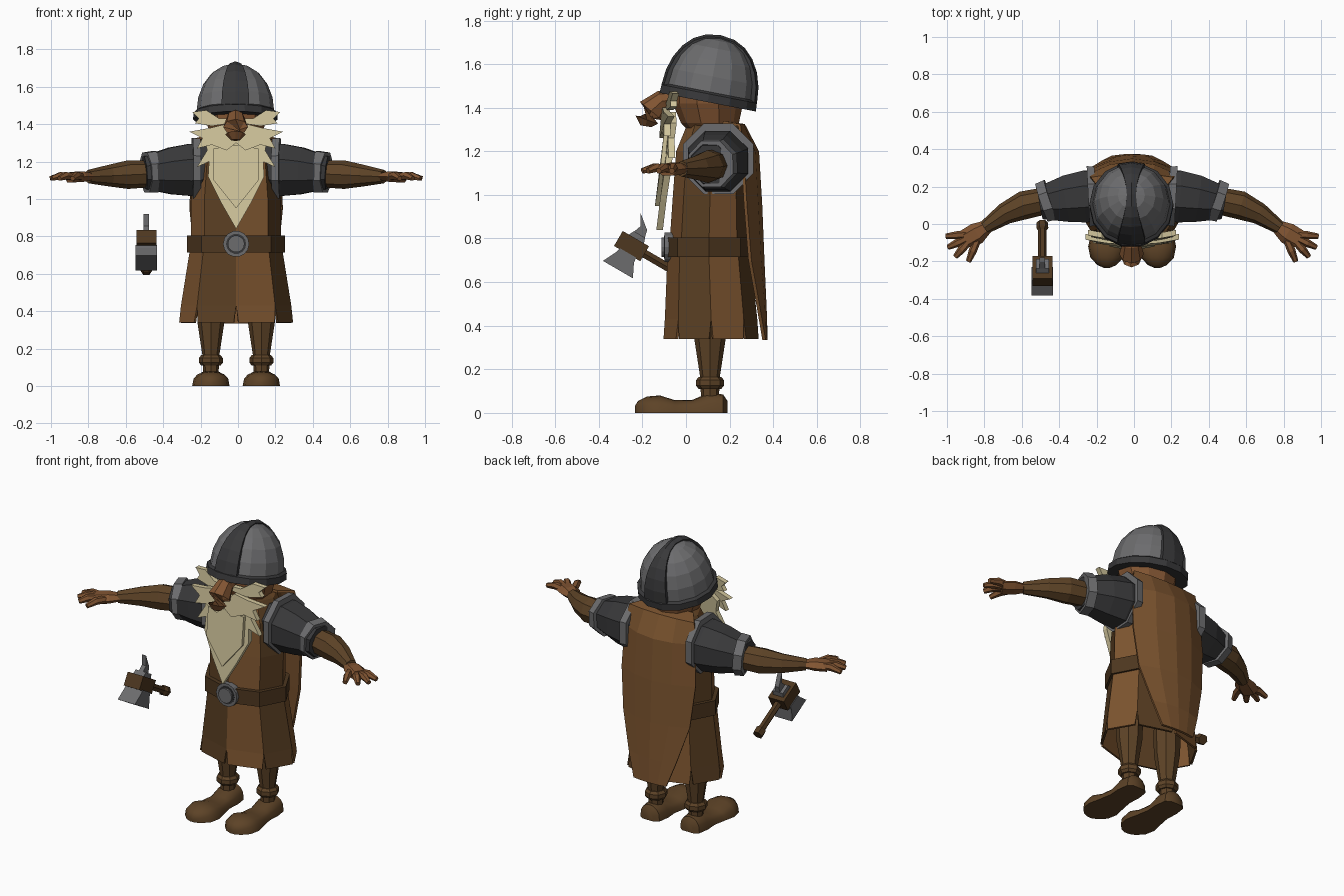
import bpy, bmesh, math
from mathutils import Vector

cube = bpy.data.objects.get("Cube")
if cube:
    bpy.data.objects.remove(cube)

CX = -0.01  # centre line of the figure


def material(name, r, g, b):
    m = bpy.data.materials.new(name)
    m.use_nodes = True
    m.diffuse_color = (r, g, b, 1)
    bsdf = next(n for n in m.node_tree.nodes if n.type == 'BSDF_PRINCIPLED')
    bsdf.inputs["Base Color"].default_value = (r, g, b, 1)
    bsdf.inputs["Roughness"].default_value = 0.8
    return m


CLOTH = material("light brown cloth", 0.2, 0.088, 0.028)
CLOTH_DARK = material("dark brown cloth", 0.1, 0.048, 0.016)
LEATHER = material("dark leather", 0.075, 0.038, 0.014)
BROWN = material("brown limbs", 0.11, 0.056, 0.02)
SKIN = material("skin", 0.22, 0.09, 0.032)
STEEL = material("steel", 0.15, 0.15, 0.155)
IRON = material("dark iron", 0.04, 0.04, 0.042)
HAIR = material("cream hair", 0.64, 0.56, 0.33)


def finish(name, bm, *mats):
    bmesh.ops.recalc_face_normals(bm, faces=bm.faces[:])
    me = bpy.data.meshes.new(name)
    bm.to_mesh(me)
    bm.free()
    for m in mats:
        me.materials.append(m)
    ob = bpy.data.objects.new(name, me)
    bpy.context.scene.collection.objects.link(ob)
    return ob


def loft(name, rings, *mats, caps=True, rule=lambda row, col: 0):
    """Skin a list of equal closed rings."""
    bm = bmesh.new()
    rows = [[bm.verts.new(p) for p in ring] for ring in rings]
    n = len(rows[0])
    for r in range(len(rows) - 1):
        for c in range(n):
            d = (c + 1) % n
            f = bm.faces.new((rows[r][c], rows[r][d], rows[r + 1][d], rows[r + 1][c]))
            f.material_index = rule(r, c)
    if caps:
        bm.faces.new(rows[0])
        bm.faces.new(rows[-1])
    return finish(name, bm, *mats)


def tube(name, path, mat, n=8, flat=1.0, turn=0.0):
    """Path of (x, y, z, radius); flat squashes the height."""
    pts = [Vector(p[:3]) for p in path]
    rings = []
    for i, p in enumerate(path):
        d = (pts[min(i + 1, len(pts) - 1)] - pts[max(i - 1, 0)]).normalized()
        up = Vector((0, 1, 0)) if abs(d.z) > 0.9 else Vector((0, 0, 1))
        side = d.cross(up).normalized()
        up = side.cross(d)
        angles = [math.tau * k / n + turn for k in range(n)]
        rings.append([pts[i] + p[3] * (side * math.cos(a) + up * flat * math.sin(a)) for a in angles])
    return loft(name, rings, mat)


def plate(name, outline, mat, place, half):
    """Flat outline given thickness; place(u, v, w) gives the position."""
    return loft(name, [[place(u, v, w) for u, v in outline] for w in (-half, half)], mat)


def oval(z, rx, ry, cy, n=8):
    return [Vector((CX + rx * math.sin(math.tau * k / n), cy - ry * math.cos(math.tau * k / n), z))
            for k in range(n)]


# Tunic body and belt
stripes = lambda row, col: col % 2
loft("tunic", [oval(0.6, 0.25, 0.19, 0.105), oval(0.74, 0.24, 0.183, 0.105), oval(1.0, 0.24, 0.17, 0.11),
               oval(1.2, 0.22, 0.165, 0.12), oval(1.31, 0.16, 0.13, 0.13), oval(1.35, 0.1, 0.1, 0.12)],
     CLOTH, CLOTH_DARK, rule=stripes)
loft("belt", [oval(0.715, 0.262, 0.205, 0.105), oval(0.805, 0.262, 0.205, 0.105)], LEATHER)

# Skirt of eight panels split at the hem
bm = bmesh.new()
top, mid = oval(0.73, 0.247, 0.19, 0.105), oval(0.43, 0.295, 0.212, 0.115)
low = oval(0.34, 0.31, 0.222, 0.115)
for i in range(8):
    j = (i + 1) % 8
    hem = [low[i].lerp(low[j], t) for t in (0.06, 0.94)]
    for quad in ((top[i], top[j], mid[j], mid[i]), (mid[i], mid[j], hem[1], hem[0])):
        f = bm.faces.new([bm.verts.new(p) for p in quad])
        f.material_index = i % 2
bmesh.ops.remove_doubles(bm, verts=bm.verts[:], dist=0.0005)
skirt = finish("skirt", bm, CLOTH, CLOTH_DARK)
skirt.modifiers.new("cloth", 'SOLIDIFY').thickness = 0.012

# Buckle
for label, r, depth, m in (("rim", 0.07, 0.108, STEEL), ("groove", 0.054, 0.111, IRON), ("boss", 0.045, 0.122, STEEL)):
    tube("buckle_" + label, [(CX, -0.05, 0.76, r), (CX, 0.01 - depth, 0.76, r)], m, n=14)

# Legs, boots and arms
for s, side in ((1, "left"), (-1, "right")):
    X = lambda x: CX + s * x
    lx = X(0.135)
    tube(side + "_leg", [(lx, 0.11, z, r) for z, r in
                         ((0.62, 0.07), (0.45, 0.075), (0.34, 0.072), (0.17, 0.046), (0.05, 0.04))], BROWN)
    tube(side + "_ankle_cuff", [(lx, 0.11, z, r) for z, r in
                                ((0.11, 0.052), (0.125, 0.064), (0.15, 0.064), (0.165, 0.052))], BROWN)
    foot = ((0.19, 0.035, 0.055), (0.17, 0.065, 0.085), (0.1, 0.075, 0.09), (0.03, 0.07, 0.06),
            (-0.05, 0.085, 0.058), (-0.12, 0.1, 0.08), (-0.18, 0.088, 0.075), (-0.22, 0.05, 0.055),
            (-0.235, 0.015, 0.03))
    boot = loft(side + "_boot", [[(lx + w * math.cos(math.pi * k / 8), y, h * math.sin(math.pi * k / 8) ** 0.7)
                                  for k in range(9)] for y, w, h in foot], BROWN)
    boot.data.shade_smooth()
    boot.data.set_sharp_from_angle(angle=math.radians(40))

    eighth = math.pi / 8
    tube(side + "_shoulder_ring", [(X(0.195), 0.15, 1.165, 0.17), (X(0.235), 0.148, 1.165, 0.175)],
         STEEL, turn=eighth)
    tube(side + "_sleeve", [(X(0.15), 0.15, 1.16, 0.14), (X(0.25), 0.147, 1.155, 0.15), (X(0.35), 0.135, 1.15, 0.135),
                            (X(0.49), 0.112, 1.14, 0.094)], IRON, turn=eighth)
    tube(side + "_sleeve_cuff", [(X(0.435), 0.13, 1.145, 0.12), (X(0.483), 0.114, 1.142, 0.115)], STEEL, turn=eighth)
    tube(side + "_forearm", [(X(0.46), 0.125, 1.135, 0.072), (X(0.58), 0.1, 1.13, 0.076), (X(0.68), 0.055, 1.125, 0.058),
                             (X(0.79), -0.02, 1.12, 0.036)], BROWN)
    tube(side + "_palm", [(X(0.77), -0.01, 1.12, 0.034), (X(0.83), -0.05, 1.12, 0.058),
                          (X(0.89), -0.085, 1.115, 0.056)], SKIN, n=6, flat=0.55)
    fingers = ((0.875, -0.055, 0.995, -0.065), (0.89, -0.08, 0.985, -0.125),
               (0.88, -0.1, 0.945, -0.175), (0.83, -0.09, 0.875, -0.2))
    for k, (x0, y0, x1, y1) in enumerate(fingers):
        tube(f"{side}_finger_{k + 1}", [(X(x0), y0, 1.12, 0.021), (X((x0 + x1) / 2), (y0 + y1) / 2, 1.125, 0.022),
                                        (X(x1), y1, 1.11, 0.014)], SKIN, n=6)

# Head and hooked nose
loft("head", [oval(z, r, r * 0.95, y, 10) for z, r, y in
              ((1.28, 0.1, 0.12), (1.33, 0.14, 0.11), (1.42, 0.17, 0.1), (1.52, 0.17, 0.1))], SKIN)
nose = ((-0.03, 1.44, 0.035), (-0.11, 1.43, 0.05), (-0.16, 1.385, 0.066), (-0.18, 1.345, 0.055), (-0.185, 1.315, 0.025))
tube("nose", [(CX - 0.003, *p) for p in nose], SKIN, n=8)


# Beard, moustache and eyebrows as layered plates leaning forward at the bottom
def hair(name, half, lift, thick):
    outline = list(half) + [(-x, z) for x, z in reversed(half) if x > 0]
    plate(name, outline, HAIR,
          lambda x, z, w: (CX + x, -0.06 - lift + w - 0.1 * (1.4 - z) + 0.5 * x * x, z), thick / 2)


hair("beard", ((0, 1.36), (0.1, 1.38), (0.17, 1.33), (0.155, 1.26), (0.21, 1.17), (0.145, 1.2),
               (0.15, 1.12), (0.08, 0.98), (0, 0.84)), 0.005, 0.03)
hair("beard_centre", ((0, 1.29), (0.12, 1.27), (0.12, 1.1), (0, 0.95)), 0.025, 0.025)
hair("moustache", ((0, 1.34), (0.06, 1.4), (0.14, 1.38), (0.25, 1.36), (0.18, 1.325), (0.21, 1.27),
                   (0.13, 1.29), (0.05, 1.26), (0, 1.3)), 0.035, 0.03)
hair("eyebrows", ((0, 1.43), (0.09, 1.43), (0.16, 1.475), (0.235, 1.465), (0.2, 1.43), (0.22, 1.405),
                  (0.13, 1.39), (0, 1.41)), 0.02, 0.03)

# Helmet, tilted down at the back
tilt = math.radians(-11)


def helm(x, y, z):
    return Vector((CX - 0.004 + x, 0.105 + y * math.cos(tilt) - z * math.sin(tilt),
                   1.455 + y * math.sin(tilt) + z * math.cos(tilt)))


def helm_ring(r, z):
    return [helm(r * math.cos(math.tau * k / 14), r * 1.02 * math.sin(math.tau * k / 14), z) for k in range(14)]


arc = [math.radians(a) for a in (0, 18, 36, 54, 72, 86)]
loft("helmet_dome", [helm_ring(0.208 * math.cos(a) ** 0.9, 0.01 + 0.258 * math.sin(a)) for a in arc], STEEL)
loft("helmet_rim", [helm_ring(r, z) for r, z in ((0.2, -0.03), (0.226, -0.03), (0.224, 0.008), (0.2, 0.022))], IRON)
ridge = []
for k in range(13):
    a = math.radians(15 * k)
    w = 0.024 + 0.05 * abs(math.cos(a)) ** 1.5
    c = math.copysign(abs(math.cos(a)) ** 0.9, math.cos(a))
    ridge.append([helm(x, -r * c, 0.01 + (r + 0.05) * math.sin(a))
                  for x, r in ((-w, 0.185), (-w, 0.212), (0, 0.223), (w, 0.212), (w, 0.185))])
loft("helmet_ridge", ridge, IRON)

# Cape hanging from the shoulders
bm = bmesh.new()
rows = []
for z, w, y, wrap in ((1.34, 0.16, 0.17, 0), (1.325, 0.22, 0.27, 0.02), (1.2, 0.24, 0.335, 0.07), (0.95, 0.25, 0.35, 0.07),
                      (0.7, 0.225, 0.36, 0.06), (0.48, 0.16, 0.37, 0.03), (0.335, 0.11, 0.375, 0.01)):
    rows.append([bm.verts.new((CX + t * w, y - wrap * t * t, z)) for t in (-1, -0.5, 0, 0.5, 1)])
for a, b in zip(rows, rows[1:]):
    for k in range(4):
        bm.faces.new((a[k], a[k + 1], b[k + 1], b[k]))
cape = finish("cape", bm, CLOTH)
cape.modifiers.new("cloth", 'SOLIDIFY').thickness = 0.015


# Hand axe: a along the handle, b across it
def axe(a, b, w):
    return Vector((-0.49 + w, -0.25 + 0.86 * a + 0.5 * b, 0.765 - 0.5 * a + 0.86 * b))


plate("axe_block", ((-0.07, -0.04), (0.07, -0.04), (0.07, 0.04), (-0.07, 0.04)), LEATHER, axe, 0.053)
plate("axe_blade", ((-0.04, -0.035), (0.045, -0.035), (0.048, -0.06), (0.08, -0.125), (-0.08, -0.125),
                    (-0.048, -0.06)), STEEL, axe, 0.058)
plate("axe_spike_base", ((-0.04, 0.035), (0.045, 0.035), (0.035, 0.065), (-0.025, 0.065)), STEEL, axe, 0.035)
plate("axe_spike", ((-0.025, 0.06), (0.035, 0.06), (0.025, 0.1), (-0.043, 0.155), (-0.01, 0.1)), STEEL, axe, 0.014)
tube("axe_handle", [(*axe(a, 0, 0), r) for a, r in ((0.05, 0.022), (0.25, 0.022), (0.265, 0.032), (0.3, 0.03))],
     LEATHER, n=6)
